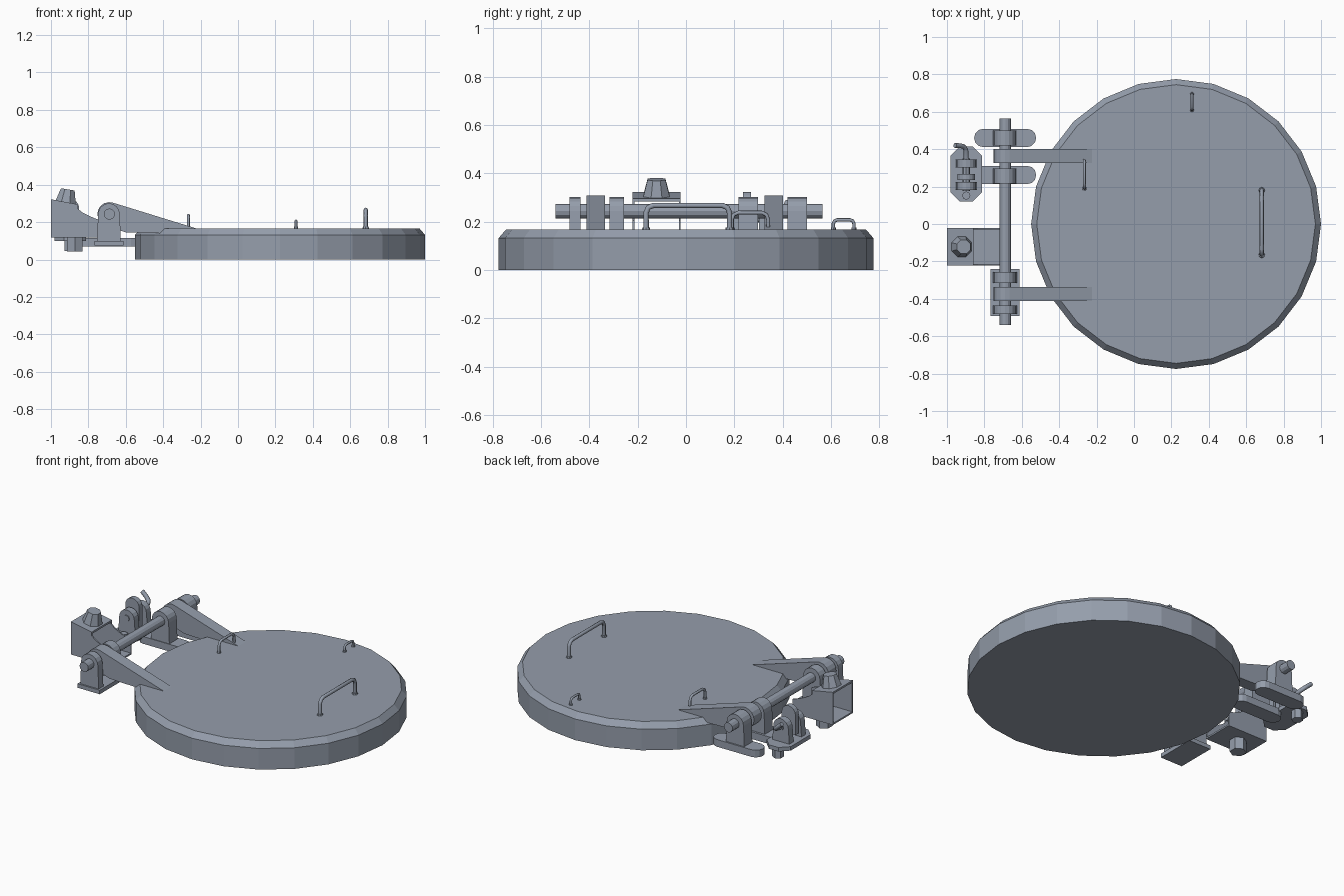
import bpy, bmesh
from math import sin, cos, pi, radians
from mathutils import Vector, Matrix

if "Cube" in bpy.data.objects:
    bpy.data.objects.remove(bpy.data.objects["Cube"])

# Blue-grey painted steel for every part
steel = bpy.data.materials.new("blue_grey_steel")
steel.diffuse_color = (0.30, 0.34, 0.41, 1)
steel.use_nodes = True
steel.node_tree.nodes["Principled BSDF"].inputs["Base Color"].default_value = steel.diffuse_color


def add_object(name, me):
    me.materials.clear()
    me.materials.append(steel)
    ob = bpy.data.objects.new(name, me)
    bpy.context.collection.objects.link(ob)
    return ob


def mesh_object(name, bm):
    bmesh.ops.recalc_face_normals(bm, faces=bm.faces[:])
    me = bpy.data.meshes.new(name)
    bm.to_mesh(me)
    bm.free()
    return add_object(name, me)


def prism(name, pts, a, b, axis='y'):
    """Extrude a profile: (x, z) points along y, or (x, y) points along z."""
    bm = bmesh.new()
    vs = [bm.verts.new((p, a, q) if axis == 'y' else (p, q, a)) for p, q in pts]
    f = bm.faces.new(vs)
    r = bmesh.ops.extrude_face_region(bm, geom=[f])
    d = Vector((0, b - a, 0)) if axis == 'y' else Vector((0, 0, b - a))
    bmesh.ops.translate(bm, vec=d, verts=[v for v in r['geom'] if isinstance(v, bmesh.types.BMVert)])
    return mesh_object(name, bm)


def box(name, x0, x1, y0, y1, z0, z1):
    return prism(name, [(x0, y0), (x1, y0), (x1, y1), (x0, y1)], z0, z1, 'z')


def arc(cx, cy, r, a0, a1, n):
    return [(cx + r * cos(radians(a0 + (a1 - a0) * i / n)),
             cy + r * sin(radians(a0 + (a1 - a0) * i / n))) for i in range(n + 1)]


def cone(name, p, q, r1, r2, n, spin=0.0):
    """Cylinder or frustum from point p to point q."""
    p, q = Vector(p), Vector(q)
    d = q - p
    bm = bmesh.new()
    m = (Matrix.Translation((p + q) / 2) @ Vector((0, 0, 1)).rotation_difference(d).to_matrix().to_4x4()
         @ Matrix.Rotation(spin, 4, 'Z'))
    bmesh.ops.create_cone(bm, cap_ends=True, segments=n, radius1=r1, radius2=r2,
                          depth=d.length, matrix=m)
    return mesh_object(name, bm)


def rod(name, pts, r):
    """Bent round bar through a few points."""
    cu = bpy.data.curves.new(name, 'CURVE')
    cu.dimensions = '3D'
    cu.bevel_depth, cu.bevel_resolution, cu.use_fill_caps = r, 2, True
    sp = cu.splines.new('POLY')
    sp.points.add(len(pts) - 1)
    for s, p in zip(sp.points, pts):
        s.co = (*p, 1)
    tmp = bpy.data.objects.new(name + "_path", cu)
    bpy.context.collection.objects.link(tmp)
    dg = bpy.context.evaluated_depsgraph_get()
    me = bpy.data.meshes.new_from_object(tmp.evaluated_get(dg))
    bpy.data.objects.remove(tmp)
    return add_object(name, me)


# Round lid: 24 sides, chamfered top rim
bm = bmesh.new()
rings = [[bm.verts.new((0.225 + r * cos(i * pi / 12), r * sin(i * pi / 12), z)) for i in range(24)]
         for r, z in ((0.775, 0), (0.775, 0.132), (0.745, 0.167))]
for lo, hi in zip(rings, rings[1:]):
    for i in range(24):
        j = (i + 1) % 24
        bm.faces.new((lo[i], lo[j], hi[j], hi[i]))
bm.faces.new(rings[0][::-1])
bm.faces.new(rings[2])
mesh_object("lid", bm)

# Lid handles: bent bars with small foot collars
for name, x, y0, y1, z, r in (("lid_handle", 0.683, -0.165, 0.18, 0.267, 0.011),
                              ("hinge_side_handle", -0.265, 0.19, 0.34, 0.237, 0.008),
                              ("rim_handle", 0.31, 0.61, 0.695, 0.207, 0.007)):
    c = min(0.18 * (y1 - y0), 0.03)
    rod(name, [(x, y0, 0.16), (x, y0, z - c), (x, y0 + 0.3 * c, z - 0.3 * c), (x, y0 + c, z),
               (x, y1 - c, z), (x, y1 - 0.3 * c, z - 0.3 * c), (x, y1, z - c), (x, y1, 0.16)], r)
    for y in (y0, y1):
        cone(name + "_foot", (x, y, 0.16), (x, y, 0.176), r * 1.6, r * 1.4, 8)

# Hinge shaft
HX, HZ = -0.688, 0.243
cone("hinge_shaft", (HX, -0.54, HZ), (HX, 0.565, HZ), 0.03, 0.03, 12)

# Hinge arms: round boss tapering down onto the lid
arm = arc(HX, HZ, 0.064, 70, 250, 8) + [(-0.60, 0.145), (-0.40, 0.14), (-0.225, 0.167)]
for y in (-0.412, 0.325):
    prism("hinge_arm", arm, y, y + 0.076)

# Bearing uprights with round tops
upright = [(-0.626, 0.09)] + arc(HX - 0.002, HZ, 0.058, 0, 180, 8) + [(-0.754, 0.09)]
for y0, y1 in ((-0.482, -0.436), (-0.316, -0.256), (0.217, 0.297), (0.42, 0.50)):
    prism("bearing_upright", upright, y0, y1)

# Bearing bases: one shared plate, two long round-ended feet
box("bearing_plate", -0.766, -0.612, -0.492, -0.24, 0.075, 0.10)
for y in (0.262, 0.46):
    stadium = arc(-0.572, y, 0.049, -90, 90, 6) + arc(-0.806, y, 0.049, 90, 270, 6)
    prism("bearing_foot", stadium, 0.07, 0.115, 'z')

# Open lock housing: two swept cheeks, sloping roof, floor
cheek = [(-1, 0.117), (-1, 0.322), (-0.857, 0.295), (-0.857, 0.272), (-0.835, 0.254),
         (-0.80, 0.235), (-0.76, 0.218), (-0.72, 0.205), (-0.72, 0.117)]
for y in (-0.222, -0.03):
    prism("housing_cheek", cheek, y, y + 0.008)
prism("housing_roof", [(-1, 0.31), (-1, 0.322), (-0.857, 0.295), (-0.857, 0.283)], -0.222, -0.022)
box("housing_floor", -1, -0.72, -0.222, -0.022, 0.117, 0.127)

# Tapered knob on the roof and hex nut below
cone("lock_knob", (-0.922, -0.122, 0.303), (-0.910, -0.122, 0.375), 0.060, 0.040, 8, pi / 8)
cone("housing_nut", (-0.872, -0.122, 0.043), (-0.872, -0.122, 0.12), 0.048, 0.048, 6)

# Latch plate with cut corners, bolt and nut
latch_x, latch_y = -0.897, 0.267
hw, hh, c = 0.083, 0.148, 0.05
plate = [(latch_x + sx * a, latch_y + sy * b) for sx, sy, a, b in
         ((1, -1, hw - c, hh), (1, -1, hw, hh - c), (1, 1, hw, hh - c), (1, 1, hw - c, hh),
          (-1, 1, hw - c, hh), (-1, 1, hw, hh - c), (-1, -1, hw, hh - c), (-1, -1, hw - c, hh))]
prism("latch_plate", plate, 0.10, 0.125, 'z')
cone("latch_bolt", (latch_x, 0.152, 0.12), (latch_x, 0.152, 0.135), 0.022, 0.022, 8)
cone("latch_nut", (latch_x, 0.37, 0.045), (latch_x, 0.37, 0.105), 0.034, 0.034, 6)

# Latch lugs, swinging tongue, pin and bent lever
lug = [(-0.838, 0.12)] + arc(latch_x, 0.217, 0.052, 0, 180, 8) + [(-0.956, 0.12)]
for y in (0.182, 0.302):
    prism("latch_lug", lug, y, y + 0.042)
tongue = [(-0.85, 0.15)] + arc(latch_x, 0.274, 0.048, 0, 180, 8) + [(-0.944, 0.15)]
prism("latch_tongue", tongue, 0.236, 0.268)
cone("latch_pin", (latch_x, 0.176, 0.217), (latch_x, 0.35, 0.217), 0.02, 0.02, 8)
rod("latch_lever", [(latch_x, 0.34, 0.217), (-0.899, 0.395, 0.226), (-0.908, 0.412, 0.236),
                    (-0.925, 0.418, 0.252), (-0.957, 0.42, 0.28)], 0.013)
